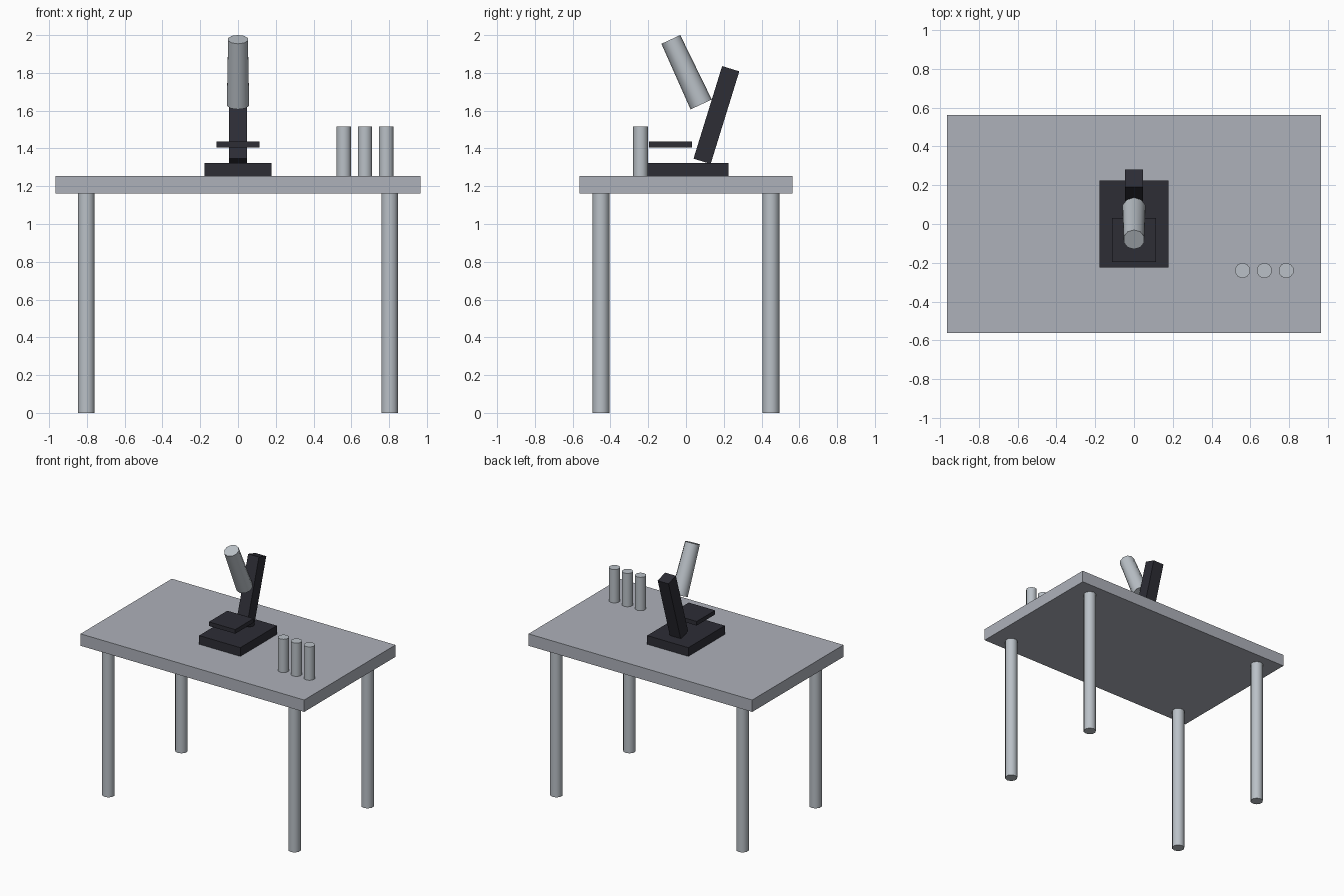
import bpy
from math import radians

cube = bpy.data.objects.get("Cube")
if cube:
    bpy.data.objects.remove(cube, do_unlink=True)


def material(name, rgb):
    mat = bpy.data.materials.new(name)
    mat.use_nodes = True
    color = (*rgb, 1)
    mat.diffuse_color = color
    mat.node_tree.nodes["Principled BSDF"].inputs["Base Color"].default_value = color
    return mat


table_grey = material("table grey", (0.42, 0.44, 0.49))
pale_metal = material("pale metal", (0.49, 0.53, 0.57))
dark_plastic = material("dark plastic", (0.026, 0.026, 0.036))


def finish(name, mat):
    obj = bpy.context.object
    obj.name = name
    obj.data.materials.append(mat)
    return obj


def box(name, center, size, mat, tilt=0):
    bpy.ops.mesh.primitive_cube_add(size=1, location=center, rotation=(tilt, 0, 0))
    obj = finish(name, mat)
    obj.scale = size
    return obj


def rod(name, center, bottom_radius, top_radius, length, mat, tilt=0):
    bpy.ops.mesh.primitive_cone_add(
        vertices=10, radius1=bottom_radius, radius2=top_radius, depth=length,
        location=center, rotation=(tilt, 0, 0))
    obj = finish(name, mat)
    bpy.ops.object.shade_smooth_by_angle(angle=radians(40))
    return obj


# Table
box("table_top", (0, 0, 1.208), (1.93, 1.125, 0.093), table_grey)
for side, x in (("left", 0.803), ("right", -0.803)):
    for end, y in (("front", -0.45), ("back", 0.45)):
        rod(f"{end}_{side}_leg", (x, y, 0.581), 0.046, 0.046, 1.162, pale_metal)

# Microscope
box("microscope_base", (0, 0, 1.289), (0.355, 0.45, 0.068), dark_plastic)
box("microscope_stage", (0, -0.083, 1.42), (0.227, 0.227, 0.032), dark_plastic)
box("microscope_arm", (0, 0.161, 1.577), (0.093, 0.095, 0.513), dark_plastic, -0.3)
rod("microscope_tube", (0, 0, 1.805), 0.062, 0.055, 0.38, pale_metal, radians(25))

# Row of sample vials
for i in range(3):
    rod(f"vial_{i + 1}", (0.56 + 0.1125 * i, -0.24, 1.385), 0.04, 0.04, 0.26, pale_metal)
